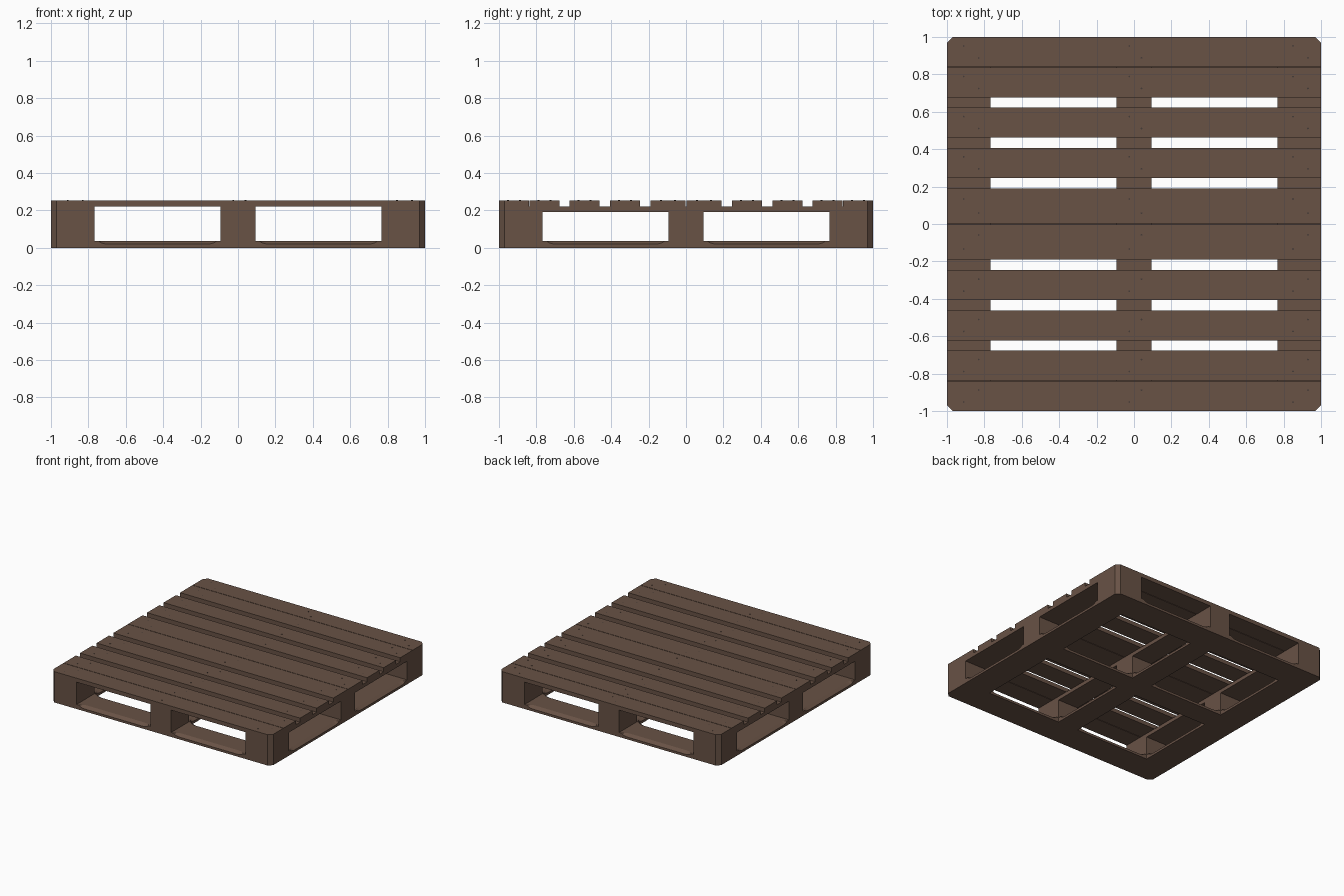
import bpy, bmesh
from mathutils import Vector

cube = bpy.data.objects.get("Cube")
if cube:
    bpy.data.objects.remove(cube, do_unlink=True)


def material(name, color):
    m = bpy.data.materials.new(name)
    m.use_nodes = True
    m.diffuse_color = color
    bsdf = m.node_tree.nodes["Principled BSDF"]
    bsdf.inputs["Base Color"].default_value = color
    bsdf.inputs["Roughness"].default_value = 0.8
    return m


wood = material("brown wood", (0.14, 0.085, 0.06, 1))
steel = material("dark nail steel", (0.06, 0.045, 0.038, 1))

# Overall layout: three rows each way, and the heights of each layer
OUT, IN, MID, CORNER = 1.0, 0.767, 0.093, 0.03
ROWS = {"right": (-OUT, -IN), "middle": (-MID, MID), "left": (IN, OUT)}
BAYS = ((-IN, -MID), (MID, IN))
BASE, BLOCK, RAIL, DECK = 0.037, 0.19, 0.22, 0.253


def finish(name, bm, mat=wood):
    """Cut the four corners of the pallet off the part and make the object."""
    for sx in (-1, 1):
        for sy in (-1, 1):
            p = Vector((sx, sy, 0)) * (OUT - CORNER / 2)
            bmesh.ops.bisect_plane(bm, geom=bm.verts[:] + bm.edges[:] + bm.faces[:],
                                   plane_co=p, plane_no=(sx, sy, 0), clear_outer=True)
            rim = [e for e in bm.edges if e.is_boundary]
            if rim:
                bmesh.ops.holes_fill(bm, edges=rim)
    bmesh.ops.recalc_face_normals(bm, faces=bm.faces[:])
    mesh = bpy.data.meshes.new(name)
    bm.to_mesh(mesh)
    bm.free()
    mesh.materials.append(mat)
    obj = bpy.data.objects.new(name, mesh)
    bpy.context.collection.objects.link(obj)
    return obj


def box(name, xs, ys, zs):
    bm = bmesh.new()
    bmesh.ops.create_cube(bm, size=1)
    for v in bm.verts:
        v.co = [r[0] if c < 0 else r[1] for c, r in zip(v.co, (xs, ys, zs))]
    return finish(name, bm)


def base_board(name, span, sides, bays, along_y=False):
    """Loft a board whose top edges have stopped chamfers in each bay."""
    stations = [(span[0], 0), (span[1], 0)]
    for a, b in bays:
        for inset, depth in ((0.02, 0), (0.035, 0.6), (0.055, 0.9), (0.08, 1)):
            stations += [(a + inset, depth), (b - inset, depth)]
    bm = bmesh.new()
    rings = []
    lo, hi = sides
    for t, depth in sorted(stations):
        w, d = 0.03 * depth, 0.018 * depth
        section = ((lo, 0), (hi, 0), (hi, BASE - d), (hi - w, BASE),
                   (lo + w, BASE), (lo, BASE - d))
        rings.append([bm.verts.new((s, t, z) if along_y else (t, s, z))
                      for s, z in section])
    for r, q in zip(rings, rings[1:]):
        for i in range(len(r)):
            j = (i + 1) % len(r)
            bm.faces.new((r[i], r[j], q[j], q[i]))
    bm.faces.new(rings[0])
    bm.faces.new(rings[-1])
    bmesh.ops.remove_doubles(bm, verts=bm.verts[:], dist=0.0001)
    return finish(name, bm)


# Base: three full boards across, with shorter boards fitted between them
for row, ys in ROWS.items():
    label = {"right": "front", "middle": "middle", "left": "back"}[row]
    base_board(f"base_board_{label}", (-OUT, OUT), ys, BAYS)
for row, xs in ROWS.items():
    for label, bay in zip(("front", "back"), BAYS):
        base_board(f"base_link_{row}_{label}", bay, xs, (bay,), along_y=True)

# Nine spacer blocks and the three rails above them
for row, xs in ROWS.items():
    for label, ys in zip(("front", "middle", "back"), ROWS.values()):
        box(f"block_{row}_{label}", xs, ys, (BASE, BLOCK))
    box(f"rail_{row}", xs, (-OUT, OUT), (BLOCK, RAIL))

# Deck boards, mirrored front to back
boards = ((0.002, 0.19), (0.247, 0.407), (0.463, 0.622), (0.677, 0.836), (0.84, OUT))
for i, (a, b) in enumerate(boards, 1):
    box(f"deck_board_back_{i}", (-OUT, OUT), (a, b), (RAIL, DECK))
    box(f"deck_board_front_{i}", (-OUT, OUT), (-b, -a), (RAIL, DECK))

# Nail heads on the deck
bm = bmesh.new()
for a, b in boards:
    for side in (-1, 1):
        for k, x in enumerate((-0.91, -0.83, -0.025, 0.04, 0.85, 0.93)):
            y = side * (a + (b - a) * (0.3 if k % 2 else 0.7))
            geom = bmesh.ops.create_cone(bm, cap_ends=True, segments=6, radius1=0.005,
                                         radius2=0.005, depth=0.002)
            bmesh.ops.translate(bm, verts=geom["verts"], vec=(x, y, DECK))
finish("nail_heads", bm, steel)
